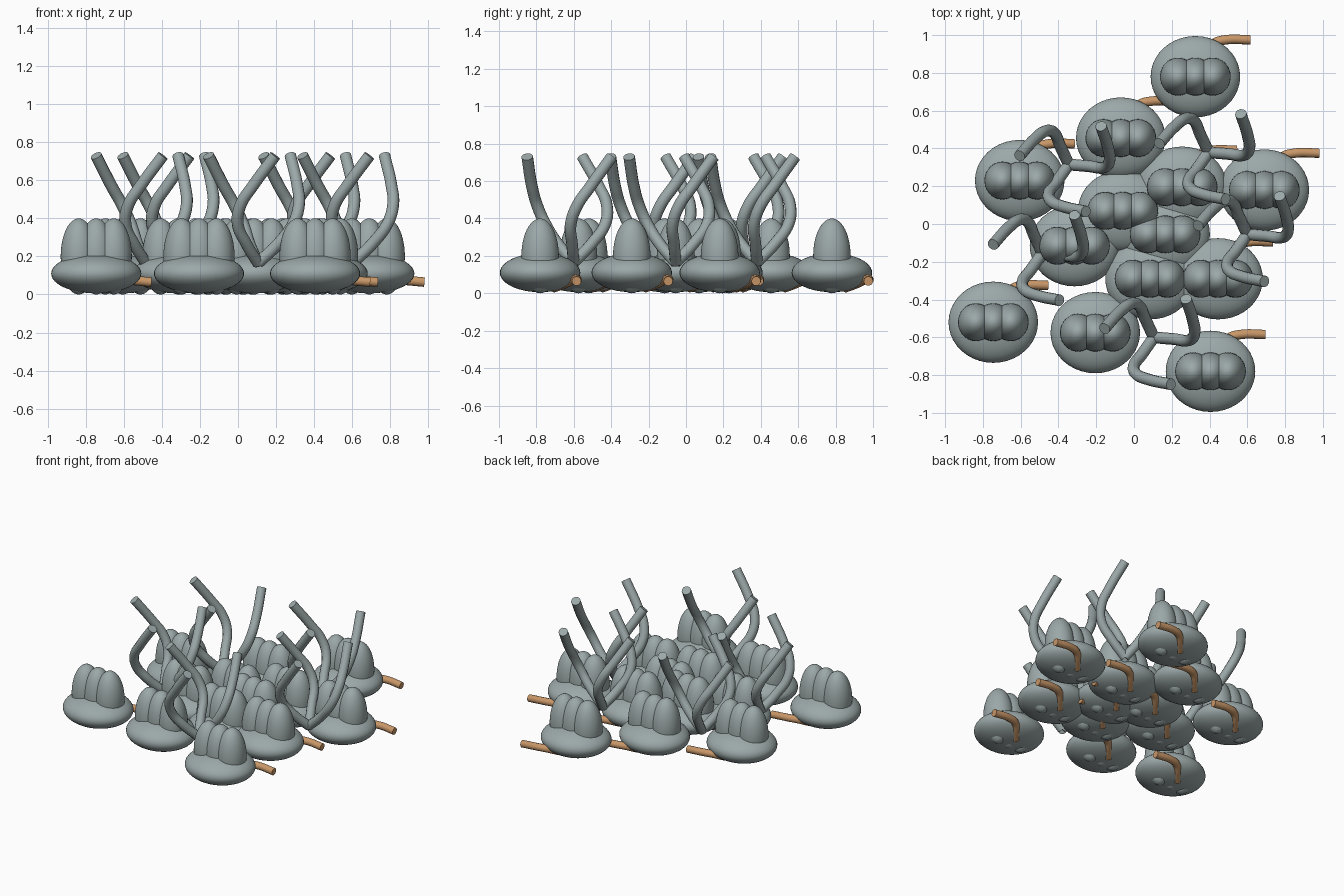
import bpy
from math import radians, cos, sin

if "Cube" in bpy.data.objects:
    bpy.data.objects.remove(bpy.data.objects["Cube"])


def material(name, rgb):
    m = bpy.data.materials.new(name)
    m.diffuse_color = (*rgb, 1)
    m.use_nodes = True
    m.node_tree.nodes["Principled BSDF"].inputs["Base Color"].default_value = m.diffuse_color
    return m


GREY = material("stone grey", (0.33, 0.39, 0.39))
TAN = material("tan", (0.58, 0.31, 0.14))


def ellipsoid(name, loc, size):
    bpy.ops.mesh.primitive_uv_sphere_add(segments=40, ring_count=24, radius=1, location=loc)
    ob = bpy.context.object
    ob.name = name
    ob.scale = size
    bpy.ops.object.transform_apply(location=False, rotation=False, scale=True)
    bpy.ops.object.shade_smooth()
    ob.data.materials.append(GREY)
    return ob


def tube(name, points, radius, loc, mat):
    cu = bpy.data.curves.new(name, 'CURVE')
    cu.dimensions = '3D'
    cu.bevel_depth = radius
    cu.bevel_resolution = 4
    cu.resolution_u = 8
    cu.use_fill_caps = True
    sp = cu.splines.new('BEZIER')
    sp.bezier_points.add(len(points) - 1)
    for bp, p in zip(sp.bezier_points, points):
        bp.co = p
        bp.handle_left_type = bp.handle_right_type = 'AUTO'
    ob = bpy.data.objects.new(name, cu)
    ob.location = loc
    bpy.context.collection.objects.link(ob)
    bpy.ops.object.select_all(action='DESELECT')
    ob.select_set(True)
    bpy.context.view_layer.objects.active = ob
    bpy.ops.object.convert(target='MESH')
    ob = bpy.context.object
    ob.data.materials.clear()
    ob.data.materials.append(mat)
    bpy.ops.object.shade_smooth_by_angle(angle=radians(40))


# Rounded bases, each with three upright lobes and a bent stalk at the back
BASES = [(0.325, 0.78), (-0.07, 0.455), (-0.605, 0.23), (0.255, 0.195), (0.69, 0.18),
         (-0.06, 0.07), (-0.315, -0.115), (0.165, -0.055), (0.085, -0.29), (0.445, -0.29),
         (-0.745, -0.52), (-0.205, -0.575), (0.405, -0.78)]
STALK = [(0, 0.07, 0.028), (0.05, 0.13, 0.05), (0.1, 0.178, 0.072),
         (0.16, 0.195, 0.075), (0.29, 0.195, 0.065)]
for i, (x, y) in enumerate(BASES):
    ellipsoid(f"base_{i}", (x, y, 0.11), (0.237, 0.215, 0.104))
    for j in (-1, 0, 1):
        ellipsoid(f"lobe_{i}_{j + 1}", (x + 0.092 * j, y, 0.2), (0.095, 0.1, 0.2))
    tube(f"stalk_{i}", STALK, 0.025, (x, y, 0), TAN)

# Clusters of three twisting tendrils: radius, angle behind the tip, height
CLUSTERS = [(0.105, -0.60), (0.60, -0.055), (0.395, 0.38), (-0.345, 0.315), (-0.485, -0.155)]
TWIST = [(0, 0, 0.165), (0.105, -55, 0.265), (0.185, -55, 0.37),
         (0.216, -45, 0.47), (0.225, -27, 0.57), (0.265, 0, 0.73)]
for i, (x, y) in enumerate(CLUSTERS):
    for k, tip in enumerate((170, 50, -70)):
        pts = [(r * cos(radians(tip + a)), r * sin(radians(tip + a)), z) for r, a, z in TWIST]
        tube(f"tendril_{i}_{k}", pts, 0.031, (x, y, 0), GREY)
